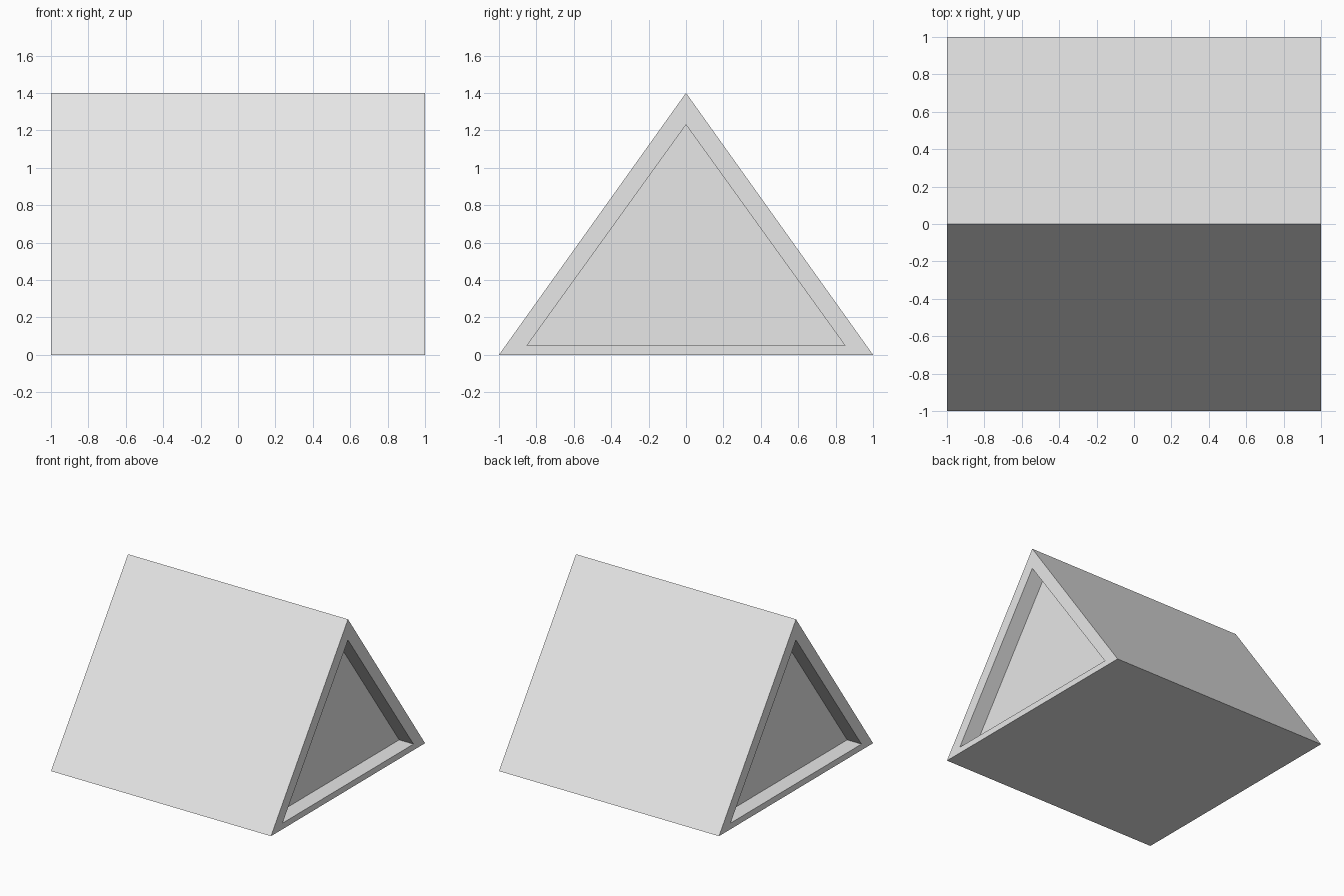
import bpy
import bmesh
from mathutils import Vector

cube = bpy.data.objects.get("Cube")
if cube:
    bpy.data.objects.remove(cube, do_unlink=True)

HALF, HEIGHT, RECESS = 1.0, 1.4, 0.13

grey = bpy.data.materials.new("light_grey")
grey.use_nodes = True
colour = (0.8, 0.8, 0.8, 1.0)
grey.diffuse_color = colour
grey.node_tree.nodes["Principled BSDF"].inputs["Base Color"].default_value = colour

# Triangular prism, extruded along x
bm = bmesh.new()
outline = [(-HALF, 0), (HALF, 0), (0, HEIGHT)]
near_end = bm.faces.new([bm.verts.new((-HALF, y, z)) for y, z in outline])
extruded = bmesh.ops.extrude_face_region(bm, geom=[near_end], use_keep_orig=True)
new_verts = [g for g in extruded["geom"] if isinstance(g, bmesh.types.BMVert)]
bmesh.ops.translate(bm, verts=new_verts, vec=(2 * HALF, 0, 0))
bmesh.ops.recalc_face_normals(bm, faces=bm.faces[:])

# Recessed triangular panel in each end
inner = [(-0.85, 0.05), (0.85, 0.05), (0, 1.23)]
for end in [f for f in bm.faces if abs(f.normal.x) > 0.9]:
    side = 1 if end.normal.x > 0 else -1
    # Rim, then walls down to the panel
    for first, depth in ((True, 0.0), (False, RECESS)):
        bmesh.ops.inset_individual(bm, faces=[end], thickness=0.02 if first else 0.0)
        for v in end.verts:
            if first:
                y, z = min(inner, key=lambda p: (Vector(p) - v.co.yz).length)
                v.co = (side * HALF, y, z)
            else:
                v.co.x -= side * depth

mesh = bpy.data.meshes.new("tent_prism")
bm.to_mesh(mesh)
bm.free()
mesh.materials.append(grey)
bpy.context.collection.objects.link(bpy.data.objects.new("tent_prism", mesh))
